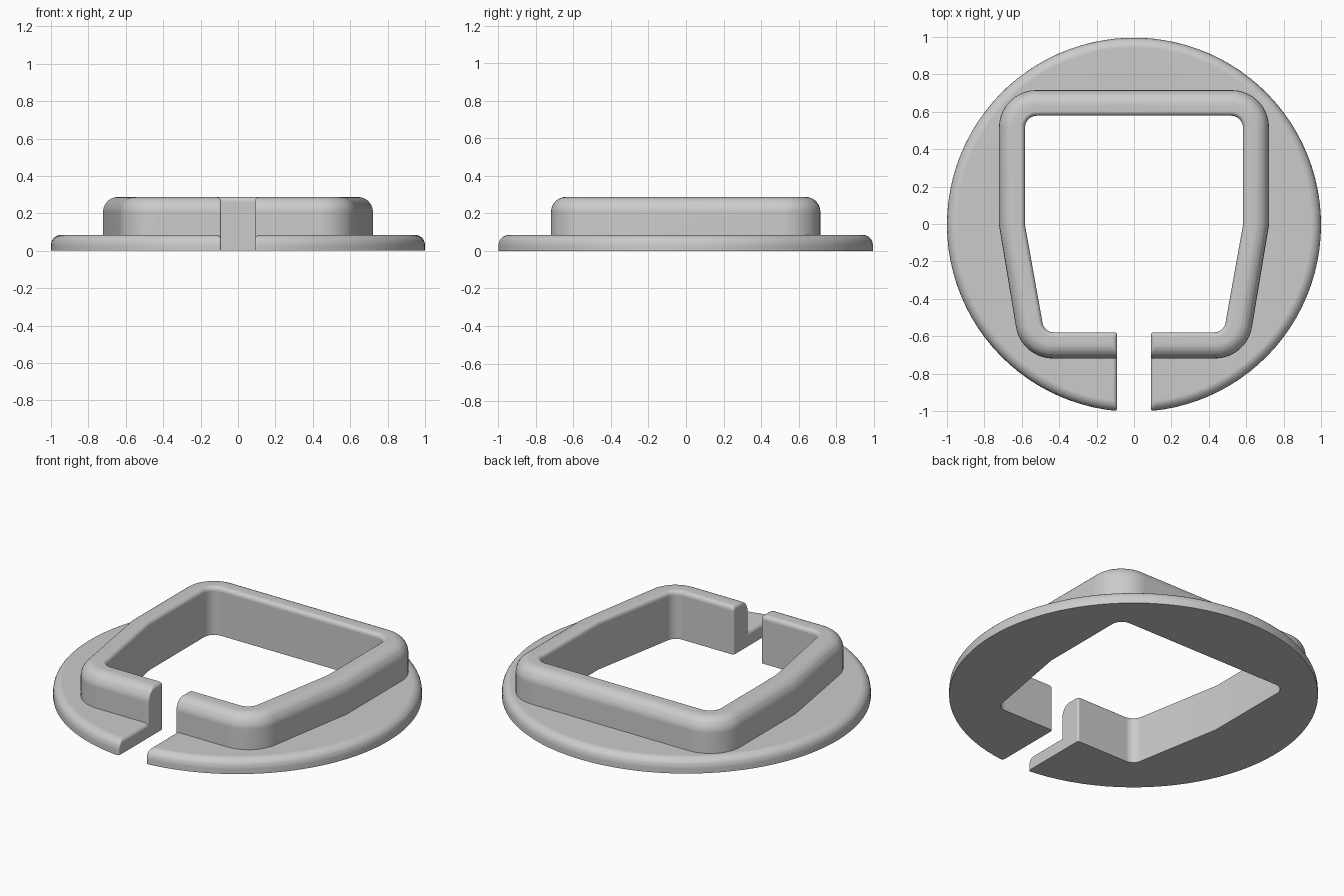
import bpy, bmesh, math
from mathutils import Vector

if "Cube" in bpy.data.objects:
    bpy.data.objects.remove(bpy.data.objects["Cube"])

GAP = 0.09        # half width of the front slot
SMALL = 0.025     # radius of the small edge roundings
CORNER = 0.012    # radius of the upright corners beside the slot
SHIFT = -0.004    # centres the slotted disc front to back

grey = bpy.data.materials.new("light grey")
grey.use_nodes = True
COLOUR = (0.6, 0.6, 0.6, 1)
grey.diffuse_color = COLOUR
grey.node_tree.nodes["Principled BSDF"].inputs["Base Color"].default_value = COLOUR


def mirror(half):
    return [(-x, y, r) for x, y, r in reversed(half)]


def outline(outer_half, inner_half, d_out, d_in, d_slot):
    """Slotted ring outline, each group of edges inset by its own amount."""
    outer = outer_half + mirror(outer_half)
    inner = list(reversed(mirror(inner_half))) + list(reversed(inner_half))
    corners = outer + inner
    insets = ([d_out] * (len(outer) - 1) + [d_slot]
              + [d_in] * (len(inner) - 1) + [d_slot])
    pts = [Vector(c[:2]) for c in corners]
    n = len(pts)
    ring = []
    for i, (p, corner) in enumerate(zip(pts, corners)):
        u = (p - pts[i - 1]).normalized()
        v = (pts[(i + 1) % n] - p).normalized()
        n1, n2 = Vector((-u.y, u.x)), Vector((-v.y, v.x))
        d1, d2 = insets[i - 1], insets[i]
        det = n1.x * n2.y - n1.y * n2.x
        # corner of the two inset edges
        q = p + Vector((d1 * n2.y - d2 * n1.y, d2 * n1.x - d1 * n2.x)) / det
        r = corner[2]
        if r == 0:
            ring.append(q)
            continue
        if r > CORNER:
            r -= math.copysign(d1, det)
        # fillet arc
        turn = math.atan2(det, u.dot(v))
        side = math.copysign(1, turn)
        start = q - u * r * math.tan(abs(turn) / 2)
        arm = -n1 * r * side
        centre = start - arm
        steps = 10 if corner[2] > CORNER else 4
        for k in range(steps + 1):
            a = turn * k / steps
            ring.append(centre + Vector((arm.x * math.cos(a) - arm.y * math.sin(a),
                                         arm.x * math.sin(a) + arm.y * math.cos(a))))
    return ring


def rounded(z, height, radius):
    """Inset at height z for a top edge rounded by radius."""
    t = max(0, z - height + radius)
    return radius - math.sqrt(max(0, radius ** 2 - t ** 2))


def build(name, outer_half, inner_half, height, r_out, r_in, base_in):
    levels = {0.0}
    for r in (r_out, SMALL):
        levels |= {round(height - r + r * math.sin(math.pi / 2 * k / 6), 5)
                   for k in range(7)}
    bm = bmesh.new()
    rings = []
    for z in sorted(levels):
        ring = outline(outer_half, inner_half, rounded(z, height, r_out),
                       base_in + rounded(z, height, r_in), rounded(z, height, SMALL))
        rings.append([bm.verts.new((p.x, p.y + SHIFT, z)) for p in ring])
    for low, high in zip(rings, rings[1:]):
        for i in range(len(low)):
            j = (i + 1) % len(low)
            bm.faces.new((low[i], low[j], high[j], high[i]))
    caps = [bm.faces.new(list(reversed(rings[0]))), bm.faces.new(rings[-1])]
    bm.normal_update()
    bmesh.ops.triangulate(bm, faces=caps)
    mesh = bpy.data.meshes.new(name)
    bm.to_mesh(mesh)
    bm.free()
    obj = bpy.data.objects.new(name, mesh)
    bpy.context.collection.objects.link(obj)
    mesh.materials.append(grey)
    bpy.ops.object.select_all(action='DESELECT')
    obj.select_set(True)
    bpy.context.view_layer.objects.active = obj
    bpy.ops.object.shade_smooth_by_angle(angle=math.radians(30))
    weighted = obj.modifiers.new("even shading", 'WEIGHTED_NORMAL')
    weighted.keep_sharp = True


# Right halves of the outlines, from the slot round to the back: x, y, corner radius
opening = [(GAP, -0.575, CORNER), (0.48, -0.575, 0.06), (0.583, 0, 0), (0.583, 0.583, 0.065)]
wall = [(GAP, -0.715, CORNER), (0.603, -0.715, 0.2), (0.722, 0, 0), (0.722, 0.72, 0.2)]
STEPS = 48
first = -math.pi / 2 + math.asin(GAP)
span = math.pi / 2 - first
angles = [first + span * k / (STEPS - 0.5) for k in range(STEPS)]
disc = [(math.cos(a), math.sin(a), CORNER if a == first else 0) for a in angles]

# Thin round flange, then the raised collar around the opening
build("base_flange", disc, opening, 0.085, 0.055, 0.0, 0.04)
build("raised_collar", wall, opening, 0.287, 0.08, SMALL, 0.0)
